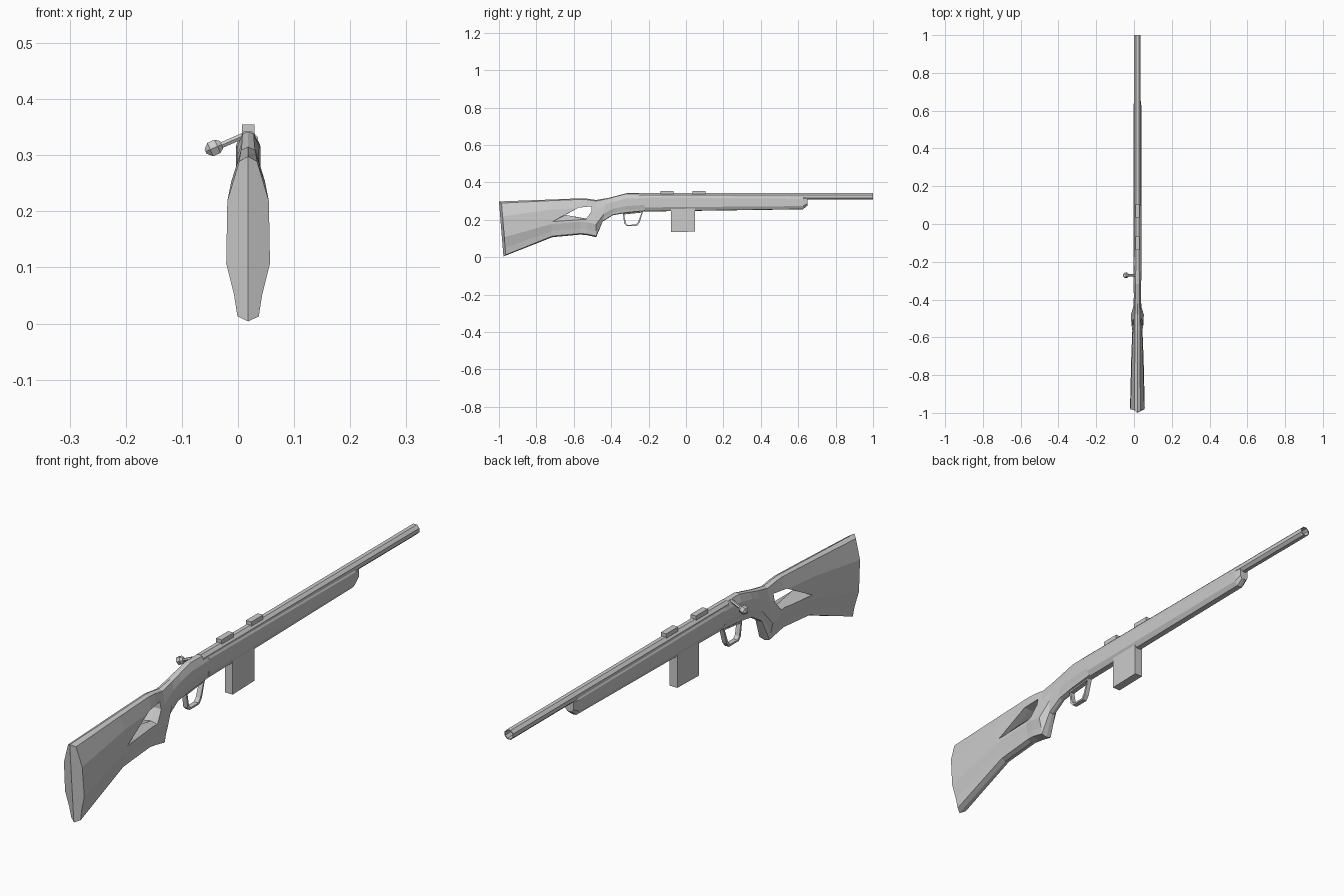
import bpy, bmesh, math
from mathutils import Vector

if "Cube" in bpy.data.objects:
    bpy.data.objects.remove(bpy.data.objects["Cube"])

CX = 0.018  # centre plane of the body

grey = bpy.data.materials.new("plain grey")
grey.use_nodes = True
grey.diffuse_color = (0.6, 0.6, 0.6, 1)
grey.node_tree.nodes["Principled BSDF"].inputs["Base Color"].default_value = (0.6, 0.6, 0.6, 1)


def finish(name, bm):
    bmesh.ops.recalc_face_normals(bm, faces=bm.faces)
    mesh = bpy.data.meshes.new(name)
    bm.to_mesh(mesh)
    bm.free()
    mesh.materials.append(grey)
    ob = bpy.data.objects.new(name, mesh)
    bpy.context.collection.objects.link(ob)
    return ob


def loft(name, rings, caps=(True, True), closed=False):
    """Skin a list of equal-length point rings."""
    bm = bmesh.new()
    vs = [[bm.verts.new(p) for p in ring] for ring in rings]
    n = len(vs[0])
    pairs = list(zip(vs, vs[1:])) + ([(vs[-1], vs[0])] if closed else [])
    for a, b in pairs:
        for i in range(n):
            j = (i + 1) % n
            bm.faces.new((a[i], a[j], b[j], b[i]))
    for ring, cap in zip((vs[0], vs[-1]), caps):
        if cap and not closed:
            half = n // 2  # cap is split along the centre line
            bm.faces.new(ring[:half + 1])
            bm.faces.new(ring[half:] + ring[:1])
    return finish(name, bm)


def section(top, bottom, shape, bulge=0.0):
    """Symmetric ring from (height fraction, half width) pairs, top to bottom."""
    t, b = Vector((CX, *top)), Vector((CX, *bottom))
    side = [b.lerp(t, f) + Vector((w, bulge, 0)) for f, w in shape]
    other = [Vector((2 * CX - p.x, p.y, p.z)) for p in reversed(side)]
    return [t] + side + [b] + other


def box(name, size, centre):
    bm = bmesh.new()
    bmesh.ops.create_cube(bm, size=1)
    for v in bm.verts:
        v.co = Vector(a * s for a, s in zip(v.co, size)) + Vector(centre)
    return finish(name, bm)


def stock_shape(top, upper, lower, base):
    return ((0.97, top), (0.73, upper), (0.35, lower), (0.16, lower * 0.3 + base * 0.7), (0.03, base))


# Stock from butt to receiver
stations = [
    ((-1.0, 0.298), (-0.976, 0.004), (0.016, 0.037, 0.039, 0.019), 0.013),
    ((-0.73, 0.308), (-0.714, 0.107), (0.014, 0.030, 0.033, 0.018), 0),
    ((-0.56, 0.315), (-0.564, 0.121), (0.013, 0.024, 0.027, 0.019), 0),
    ((-0.53, 0.313), (-0.53, 0.118), (0.013, 0.023, 0.032, 0.022), 0),
    ((-0.48, 0.306), (-0.48, 0.107), (0.013, 0.021, 0.034, 0.021), 0),
    ((-0.42, 0.316), (-0.446, 0.19), (0.012, 0.019, 0.021, 0.013), 0),
    ((-0.38, 0.326), (-0.39, 0.225), (0.011, 0.019, 0.019, 0.012), 0),
    ((-0.318, 0.342), (-0.32, 0.236), (0.010, 0.020, 0.020, 0.013), 0),
    ((-0.218, 0.342), (-0.218, 0.246), (0.011, 0.022, 0.022, 0.014), 0),
]
stock = loft("stock", [section(t, b, stock_shape(*w), e) for t, b, w, e in stations])

# Thumbhole, with a floor that rises to a ridge in the middle
outer = [(-0.714, 0.19), (-0.575, 0.265), (-0.505, 0.272), (-0.505, 0.245), (-0.535, 0.203)]
inner = [(-0.645, 0.226)] + outer[1:4] + [(-0.53, 0.206)]
cutter = loft("thumbhole_cutter", [[(CX + x, y, z) for y, z in ring] for x, ring in
              ((-0.06, outer), (-0.028, outer), (0, inner), (0.028, outer), (0.06, outer))])
cutter.hide_render = True
cut = stock.modifiers.new("thumbhole", "BOOLEAN")
cut.operation = "DIFFERENCE"
cut.solver = "EXACT"
cut.object = cutter
bpy.context.view_layer.objects.active = stock
bpy.ops.object.modifier_apply(modifier="thumbhole")
bpy.data.objects.remove(cutter)

# Forestock with a chamfered nose
fore = ((0.98, 0.015), (0.85, 0.021), (0.25, 0.021), (0.02, 0.011))
nose = ((0.98, 0.013), (0.85, 0.018), (0.25, 0.017), (0.02, 0.009))
loft("forestock", [
    section((-0.222, 0.333), (-0.222, 0.244), fore),
    section((0.625, 0.325), (0.625, 0.256), fore),
    section((0.65, 0.322), (0.65, 0.276), nose)])


# Barrel with an open bore
def octagon(y, apothem):
    r = apothem / math.cos(math.pi / 8)
    return [(CX + r * math.sin(a), y, 0.325 + r * math.cos(a))
            for a in (math.pi / 8 + i * math.pi / 4 for i in range(8))]


loft("barrel", [octagon(-0.25, 0.0175), octagon(1, 0.0175),
                octagon(1, 0.0145), octagon(0.9, 0.0145)])

# Sight mounts and magazine
for name, y in (("rear_sight_mount", -0.102), ("front_sight_mount", 0.07)):
    box(name, (0.022, 0.069, 0.018), (CX, y, 0.346))
magazine = box("magazine", (0.032, 0.127, 0.13), (CX, -0.016, 0.199))
for v in magazine.data.vertices:  # floor tilts slightly
    if v.co.z < 0.2:
        v.co.z += 0.003 if v.co.y > 0 else 0

# Trigger guard: a flat strip around a closed loop
path = [Vector((y, z)) for y, z in ((-0.338, 0.234), (-0.33, 0.18), (-0.318, 0.167),
                                    (-0.262, 0.167), (-0.248, 0.185), (-0.23, 0.244))]
middle = sum(path, Vector((0, 0))) / len(path)
rings = []
for p in path:
    q = p + (middle - p).normalized() * 0.009
    rings.append([(CX + s * 0.009, *k) for s, k in ((-1, p), (1, p), (1, q), (-1, q))])
loft("trigger_guard", rings, closed=True)

# Bolt handle and knob
start, end = Vector((0.012, -0.272, 0.336)), Vector((-0.036, -0.272, 0.315))
axis = (end - start).normalized()
turn = axis.to_track_quat("Z", "Y")


def hexagon(centre, r):
    return [centre + turn @ Vector((r * math.cos(i * math.pi / 3), r * math.sin(i * math.pi / 3), 0))
            for i in range(6)]


loft("bolt_handle", [hexagon(start, 0.006), hexagon(end, 0.006)])
knob = Vector((-0.043, -0.272, 0.313))
loft("bolt_knob", [hexagon(knob + axis * d, r) for d, r in
                   ((-0.015, 0.008), (-0.007, 0.015), (0.007, 0.015), (0.016, 0.005))])
